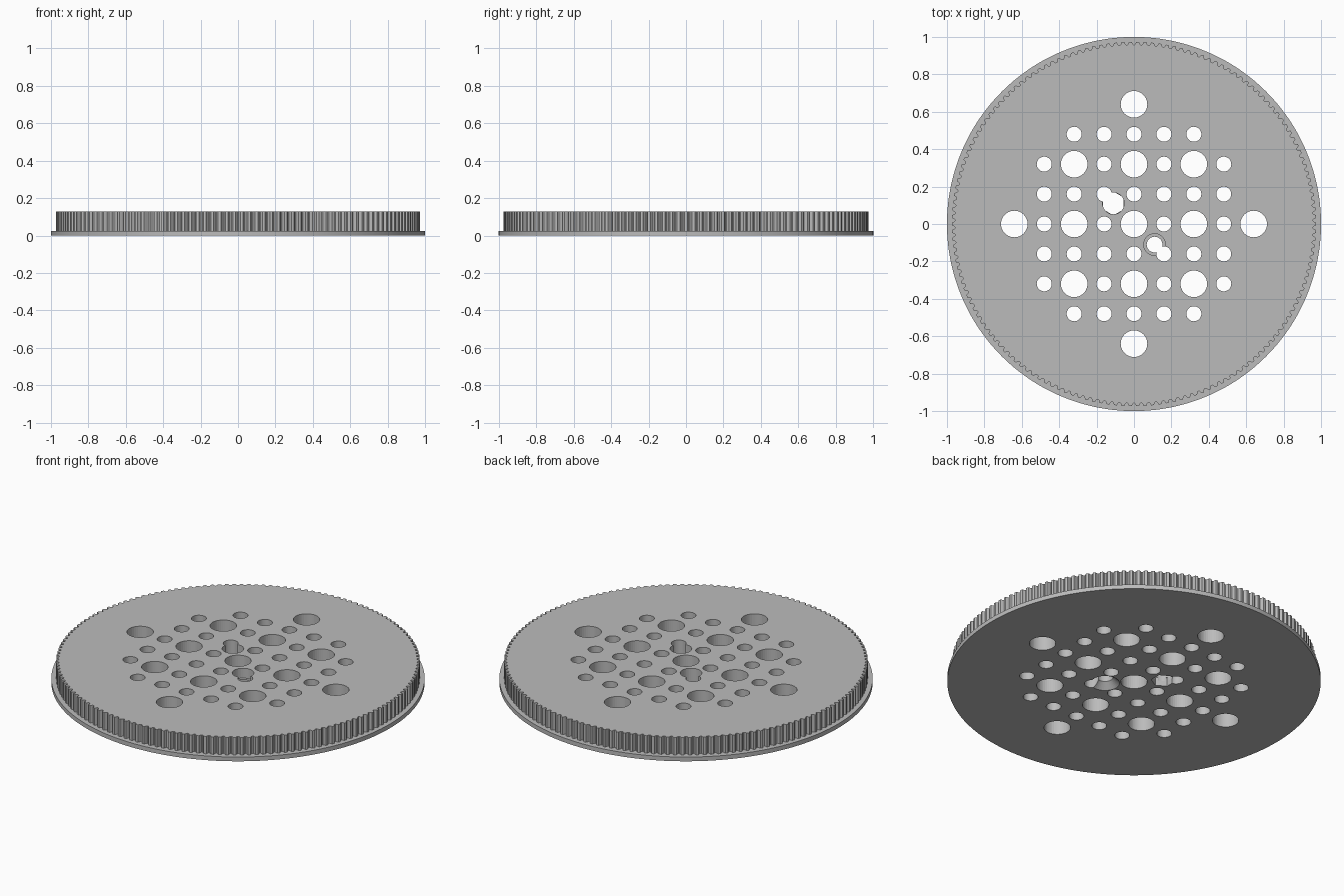
import bpy, bmesh, math
from mathutils import Matrix

if "Cube" in bpy.data.objects:
    bpy.data.objects.remove(bpy.data.objects["Cube"], do_unlink=True)

HEIGHT, FLANGE = 0.128, 0.025
TEETH, TOOTH_R, DEPTH = 154, 0.974, 0.016
PITCH = 0.16          # hole grid spacing
SMALL, LARGE = 0.04, 0.071
SCREW = 0.11          # diagonal offset of the screw and nut seats

grey = bpy.data.materials.new("light grey plastic")
grey.use_nodes = True
color = (0.5, 0.5, 0.5, 1)
grey.diffuse_color = color
grey.node_tree.nodes["Principled BSDF"].inputs["Base Color"].default_value = color


def make_object(name, bm):
    bmesh.ops.recalc_face_normals(bm, faces=bm.faces)
    mesh = bpy.data.meshes.new(name)
    bm.to_mesh(mesh)
    bm.free()
    mesh.materials.append(grey)
    obj = bpy.data.objects.new(name, mesh)
    bpy.context.collection.objects.link(obj)
    return obj


def add_plug(bm, x, y, z0, z1, r0, r1, sides=40):
    """Upright cylinder or cone between two heights."""
    bmesh.ops.create_cone(bm, cap_ends=True, segments=sides, radius1=r0, radius2=r1,
                          depth=z1 - z0, matrix=Matrix.Translation((x, y, (z0 + z1) / 2)))


def cut(target, name, plugs):
    """Subtract a set of separate plugs, then discard them."""
    bm = bmesh.new()
    for plug in plugs:
        add_plug(bm, *plug)
    cutter = make_object(name, bm)
    cutter.hide_render = True
    mod = target.modifiers.new(name, 'BOOLEAN')
    mod.operation, mod.solver, mod.object = 'DIFFERENCE', 'EXACT', cutter
    bpy.context.view_layer.objects.active = target
    bpy.ops.object.modifier_apply(modifier=name)
    bpy.data.objects.remove(cutter, do_unlink=True)


# Outline of one tooth: fraction of the pitch, fraction of the groove depth
tooth = [(0.18, 0), (0.24, 0.3), (0.31, 0.75), (0.42, 1),
         (0.58, 1), (0.69, 0.75), (0.76, 0.3), (0.82, 0)]
outline = [((i + t) / TEETH * math.tau, TOOTH_R - DEPTH * d)
           for i in range(TEETH) for t, d in tooth]

# Toothed wheel with a thin flange at its base
bm = bmesh.new()


def ring(z, flange):
    return [bm.verts.new((math.cos(a) * (1 if flange else r),
                          math.sin(a) * (1 if flange else r), z)) for a, r in outline]


rings = [ring(0, True), ring(FLANGE, True), ring(FLANGE, False), ring(HEIGHT, False)]
for low, high in zip(rings, rings[1:]):
    for i in range(len(low)):
        bm.faces.new((low[i - 1], low[i], high[i], high[i - 1]))
bm.faces.new(rings[0])
bm.faces.new(rings[-1])
wheel = make_object("toothed_wheel", bm)

# Grid of through holes, large at every second crossing of the even rows
holes = []
for i in range(-4, 5):
    for j in range(-4, 5):
        far, near = max(abs(i), abs(j)), min(abs(i), abs(j))
        if (far == 4 and near > 0) or (far == 3 and near == 3):
            continue
        big = i % 2 == 0 and j % 2 == 0
        r = LARGE if big else SMALL
        holes.append((i * PITCH, j * PITCH, -0.05, 0.2, r, r))
cut(wheel, "grid_holes", holes)

# Screw passage with a countersink below and a counterbore above
cut(wheel, "screw_hole", [(SCREW, -SCREW, -0.05, 0.2, 0.042, 0.042)])
cut(wheel, "countersink", [(SCREW, -SCREW, -0.01, 0.035, 0.088, 0.042)])
cut(wheel, "counterbore", [(SCREW, -SCREW, 0.07, 0.2, 0.058, 0.058)])

# Hexagonal nut pocket below a round passage
cut(wheel, "nut_passage", [(-SCREW, SCREW, 0.03, 0.2, 0.058, 0.058)])
cut(wheel, "nut_pocket", [(-SCREW, SCREW, -0.05, 0.05, 0.0635, 0.0635, 6)])
